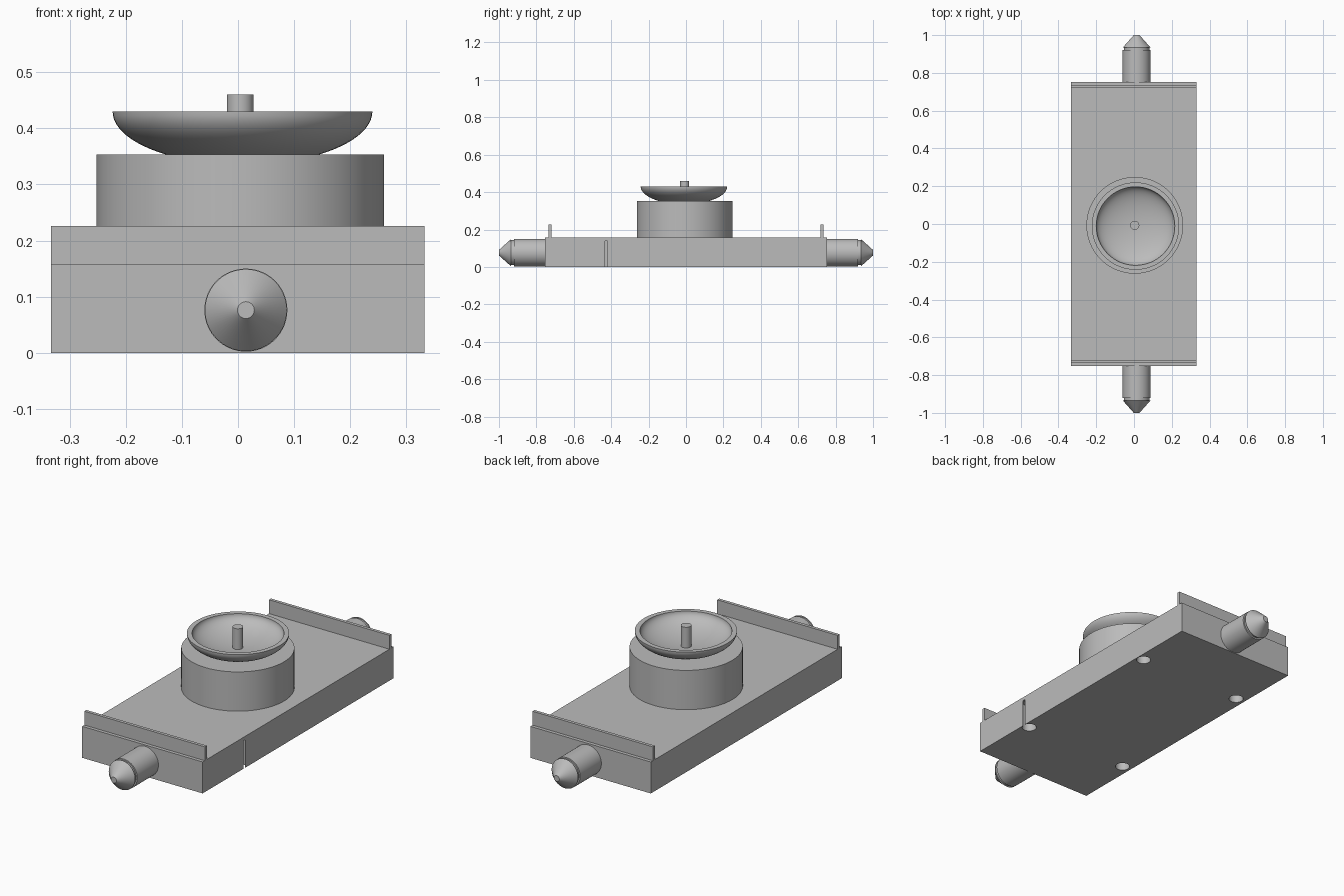
import bpy, bmesh, math
from mathutils import Matrix, Vector

if "Cube" in bpy.data.objects:
    bpy.data.objects.remove(bpy.data.objects["Cube"], do_unlink=True)

GREY = (0.5, 0.5, 0.5, 1)
mat = bpy.data.materials.new("plain grey")
mat.use_nodes = True
mat.diffuse_color = GREY
mat.node_tree.nodes["Principled BSDF"].inputs["Base Color"].default_value = GREY


def finish(name, bm, smooth=False):
    bmesh.ops.recalc_face_normals(bm, faces=bm.faces)
    mesh = bpy.data.meshes.new(name)
    bm.to_mesh(mesh)
    bm.free()
    obj = bpy.data.objects.new(name, mesh)
    bpy.context.collection.objects.link(obj)
    mesh.materials.append(mat)
    bpy.ops.object.select_all(action='DESELECT')
    bpy.context.view_layer.objects.active = obj
    obj.select_set(True)
    if smooth:
        bpy.ops.object.shade_smooth_by_angle(angle=math.radians(30))
    return obj


def box(name, low, high):
    low, high = Vector(low), Vector(high)
    bm = bmesh.new()
    bmesh.ops.create_cube(bm, size=1, matrix=Matrix.Translation((low + high) / 2)
                          @ Matrix.Diagonal((*(high - low), 1)))
    return finish(name, bm)


def lathe(name, profile, matrix, steps=64):
    """Spin an (r, z) profile that starts and ends on the axis."""
    bm = bmesh.new()
    verts = [bm.verts.new((r, 0, z)) for r, z in profile]
    edges = [bm.edges.new(pair) for pair in zip(verts, verts[1:])]
    bmesh.ops.spin(bm, geom=verts + edges, axis=(0, 0, 1), cent=(0, 0, 0),
                   angle=math.tau, steps=steps)
    bmesh.ops.remove_doubles(bm, verts=bm.verts, dist=1e-5)
    bm.transform(matrix)
    return finish(name, bm, True)


def rod(name, radius, bottom, top, x, y):
    return lathe(name, [(0, bottom), (radius, bottom), (radius, top), (0, top)],
                 Matrix.Translation((x, y, 0)))


# Base slab with four blind holes underneath; one breaks through the side as a slot
TOP = 0.157
base = box("base", (-0.333, -0.753, 0), (0.332, 0.753, TOP))
for x, y in ((0.2986, -0.426), (0.294, 0.422), (-0.285, -0.426), (-0.285, 0.422)):
    cutter = rod("hole_cutter", 0.034, -0.05, 0.139, x, y)
    cutter.hide_render = True
    cut = base.modifiers.new("hole", 'BOOLEAN')
    cut.operation = 'DIFFERENCE'
    cut.solver = 'EXACT'
    cut.object = cutter
    bpy.context.view_layer.objects.active = base
    bpy.ops.object.modifier_apply(modifier=cut.name)
    bpy.data.objects.remove(cutter, do_unlink=True)
bpy.ops.object.select_all(action='DESELECT')
base.select_set(True)
bpy.ops.object.shade_smooth_by_angle(angle=math.radians(30))

# Upright lips and pointed connectors at both ends
connector = [(0, 0.74), (0.074, 0.74), (0.074, 0.92), (0.067, 0.92),
             (0.067, 0.935), (0.073, 0.935), (0.015, 1.0), (0, 1.0)]
for side, s in (("front", -1), ("back", 1)):
    near, far = sorted((s * 0.72, s * 0.736))
    box(side + "_lip", (-0.333, near, TOP), (0.332, far, 0.226))
    lathe(side + "_connector", connector, Matrix.Translation((0.014, 0, 0.076))
          @ Matrix.Rotation(-s * math.pi / 2, 4, 'X'))

# Round pedestal
rod("drum", 0.256, TOP, 0.353, 0.004, -0.007)

# Shallow bowl with a flat rim, sunk slightly into the drum
RIM = 0.43


def arc(radius, depth, n=20):
    return [(radius * math.sin(i / n * math.pi / 2),
             RIM - depth * math.cos(i / n * math.pi / 2)) for i in range(n + 1)]


lathe("bowl", arc(0.2315, 0.095) + arc(0.208, 0.074)[::-1],
      Matrix.Translation((0.008, -0.011, 0)))

# Central pin
rod("pin", 0.024, 0.345, 0.46, 0.004, -0.007)
